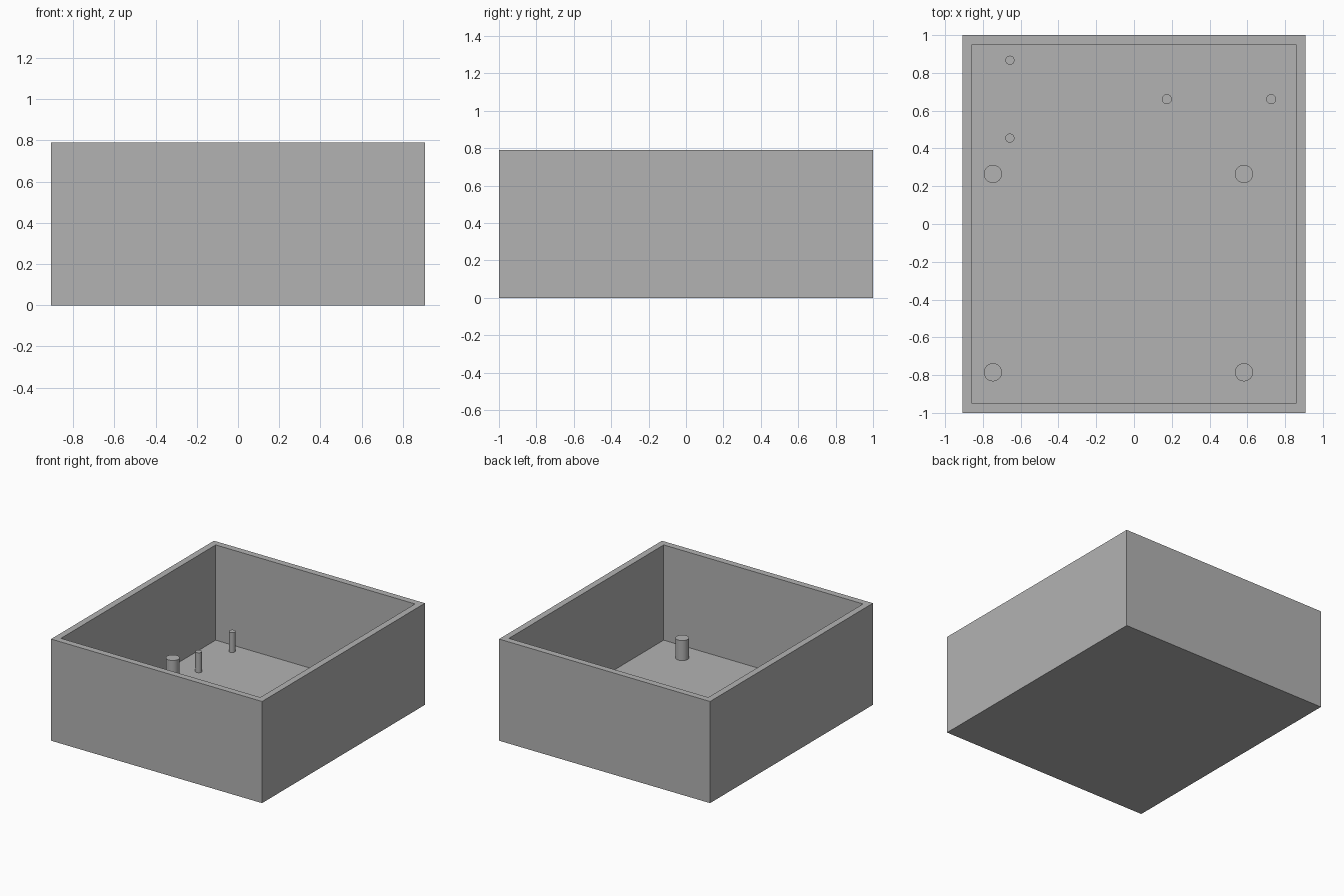
import bpy
import bmesh

cube = bpy.data.objects.get("Cube")
if cube:
    bpy.data.objects.remove(cube, do_unlink=True)

# Single plain grey
grey = bpy.data.materials.new("plain_grey")
grey.use_nodes = True
colour = (0.45, 0.45, 0.45, 1)
grey.diffuse_color = colour
grey.node_tree.nodes["Principled BSDF"].inputs["Base Color"].default_value = colour

HALF_X, HALF_Y, HEIGHT = 0.907, 1.0, 0.79
WALL, FLOOR, POST_TOP = 0.05, 0.05, 0.205


def add_object(name, bm):
    mesh = bpy.data.meshes.new(name)
    bm.to_mesh(mesh)
    bm.free()
    mesh.materials.append(grey)
    obj = bpy.data.objects.new(name, mesh)
    bpy.context.collection.objects.link(obj)
    return obj


# Open box: inset the top face, then push it down to the floor
bm = bmesh.new()
bmesh.ops.create_cube(bm, size=1)
for v in bm.verts:
    v.co.x *= 2 * HALF_X
    v.co.y *= 2 * HALF_Y
    v.co.z = (v.co.z + 0.5) * HEIGHT
top = max(bm.faces, key=lambda f: f.calc_center_median().z)
bmesh.ops.inset_region(bm, faces=[top], thickness=WALL, use_even_offset=True)
inner = bmesh.ops.extrude_discrete_faces(bm, faces=[top])["faces"][0]
for v in inner.verts:
    v.co.z = FLOOR
bmesh.ops.recalc_face_normals(bm, faces=bm.faces)
add_object("open_box", bm)


# Round posts rising from the floor
def add_post(name, x, y, radius):
    bm = bmesh.new()
    depth = POST_TOP - FLOOR
    bmesh.ops.create_cone(bm, cap_ends=True, segments=32, radius1=radius,
                          radius2=radius, depth=depth)
    bmesh.ops.translate(bm, verts=bm.verts, vec=(0, 0, depth / 2))
    post = add_object(name, bm)
    post.location = (x, y, FLOOR)
    bpy.ops.object.select_all(action="DESELECT")
    post.select_set(True)
    bpy.context.view_layer.objects.active = post
    bpy.ops.object.shade_smooth_by_angle()


# Four thick mounting posts
for side, x in (("right", -0.747), ("left", 0.582)):
    for end, y in (("front", -0.785), ("back", 0.265)):
        add_post(f"mounting_post_{end}_{side}", x, y, 0.048)

# Two pairs of thin locating pins
for end, y in (("front", 0.455), ("back", 0.867)):
    add_post(f"locating_pin_right_{end}", -0.657, y, 0.024)
for side, x in (("inner", 0.174), ("outer", 0.726)):
    add_post(f"locating_pin_left_{side}", x, 0.661, 0.026)
